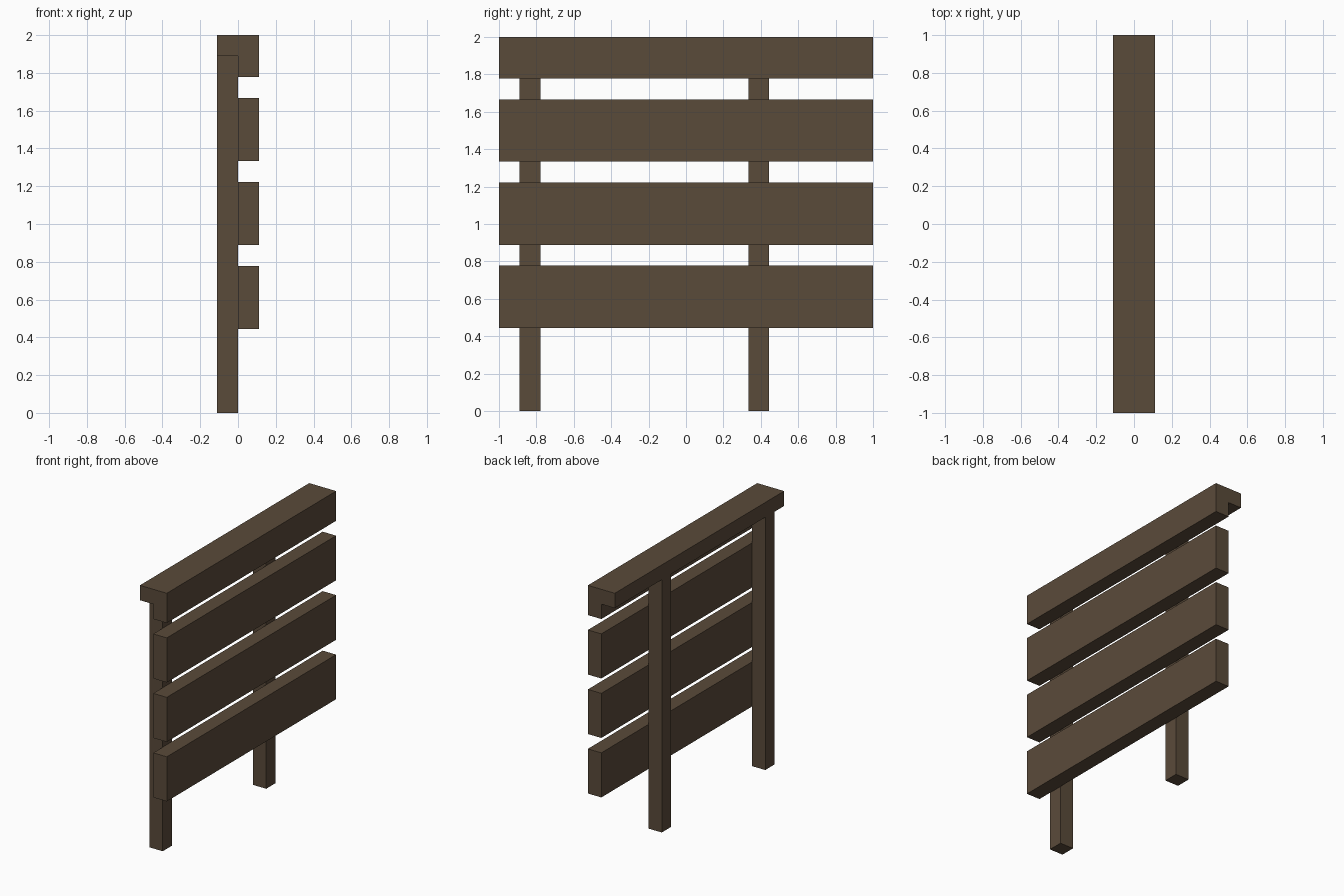
import bpy
import bmesh
from mathutils import Vector

cube = bpy.data.objects.get("Cube")
if cube:
    bpy.data.objects.remove(cube, do_unlink=True)

U = 1 / 9  # plank thickness, the module of the whole fence

# Weathered brown wood
wood = bpy.data.materials.new("brown_wood")
wood.use_nodes = True
colour = (0.102, 0.069, 0.042, 1)
wood.diffuse_color = colour
bsdf = next(n for n in wood.node_tree.nodes if n.type == "BSDF_PRINCIPLED")
bsdf.inputs["Base Color"].default_value = colour
bsdf.inputs["Roughness"].default_value = 0.9


def extrude_profile(name, profile, y0, y1):
    """Sweep an (x, z) outline, given in modules, along y."""
    bm = bmesh.new()
    face = bm.faces.new([bm.verts.new((x * U, y0 * U, z * U)) for x, z in profile])
    swept = bmesh.ops.extrude_face_region(bm, geom=[face])["geom"]
    verts = [v for v in swept if isinstance(v, bmesh.types.BMVert)]
    bmesh.ops.translate(bm, verts=verts, vec=Vector((0, (y1 - y0) * U, 0)))
    bmesh.ops.recalc_face_normals(bm, faces=bm.faces)
    mesh = bpy.data.meshes.new(name)
    bm.to_mesh(mesh)
    bm.free()
    mesh.materials.append(wood)
    obj = bpy.data.objects.new(name, mesh)
    bpy.context.collection.objects.link(obj)
    return obj


def rectangle(x0, x1, z0, z1):
    return [(x0, z0), (x1, z0), (x1, z1), (x0, z1)]


# Two square posts
for name, y in (("front_post", -8), ("back_post", 3)):
    extrude_profile(name, rectangle(-1, 0, 0, 17), y, y + 1)

# Three wide boards
for name, z in (("lower_board", 4), ("middle_board", 8), ("upper_board", 12)):
    extrude_profile(name, rectangle(0, 1, z, z + 3), -9, 9)

# L-shaped top rail resting over the posts
rail = [(-1, 17), (0, 17), (0, 16), (1, 16), (1, 18), (-1, 18)]
extrude_profile("top_rail", rail, -9, 9)
